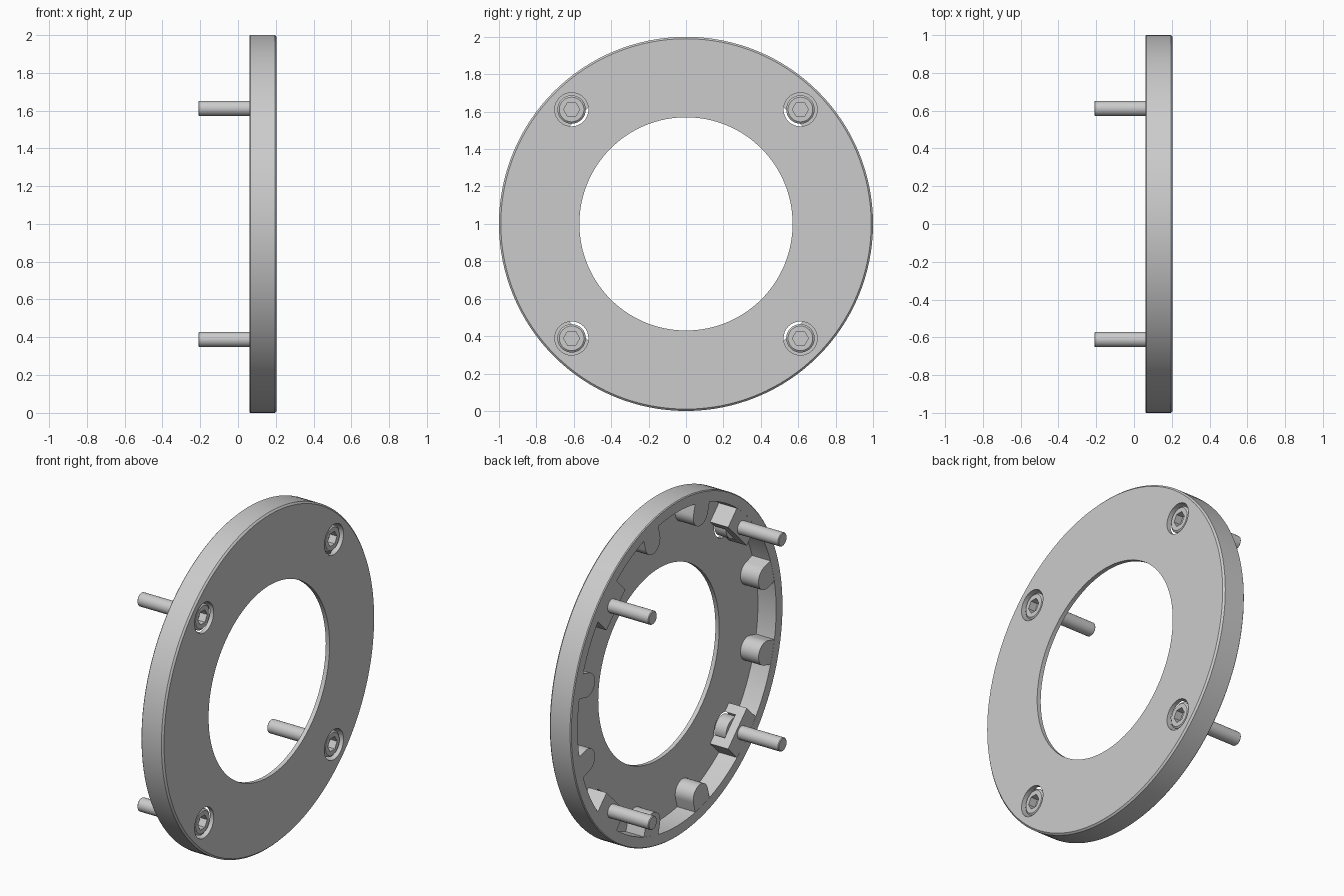
import bpy, bmesh
from math import sin, cos, pi, radians, sqrt

if "Cube" in bpy.data.objects:
    bpy.data.objects.remove(bpy.data.objects["Cube"])

grey = bpy.data.materials.new("plain grey")
grey.use_nodes = True
colour = (0.6, 0.6, 0.6, 1)
grey.diffuse_color = colour
grey.node_tree.nodes["Principled BSDF"].inputs["Base Color"].default_value = colour


def finish(name, bm):
    bmesh.ops.remove_doubles(bm, verts=bm.verts, dist=1e-5)
    bmesh.ops.recalc_face_normals(bm, faces=bm.faces)
    mesh = bpy.data.meshes.new(name)
    bm.to_mesh(mesh)
    bm.free()
    mesh.materials.append(grey)
    obj = bpy.data.objects.new(name, mesh)
    bpy.context.collection.objects.link(obj)
    return obj


def activate(obj):
    bpy.ops.object.select_all(action='DESELECT')
    obj.select_set(True)
    bpy.context.view_layer.objects.active = obj


def smooth(obj):
    activate(obj)
    bpy.ops.object.shade_smooth_by_angle(angle=radians(30))


def lathe(name, profile, steps, y=0, z=1, closed=False):
    """Turn (x, radius) points about an axis along x."""
    bm = bmesh.new()
    rings = [[bm.verts.new((x, y + r * cos(2 * pi * i / steps), z + r * sin(2 * pi * i / steps)))
              for i in range(steps)] for x, r in profile]
    pairs = list(zip(rings, rings[1:]))
    if closed:
        pairs.append((rings[-1], rings[0]))
    else:
        bm.faces.new(rings[0])
        bm.faces.new(rings[-1])
    for a, b in pairs:
        for i in range(steps):
            j = (i + 1) % steps
            bm.faces.new((a[i], a[j], b[j], b[i]))
    return finish(name, bm)


def prism(name, outline, x0, x1, angle):
    """Extrude a (radial, sideways) outline along x at an angle round the ring."""
    bm = bmesh.new()
    c, s = cos(angle), sin(angle)
    face = bm.faces.new([bm.verts.new((x0, r * c - t * s, 1 + r * s + t * c)) for r, t in outline])
    new = bmesh.ops.extrude_face_region(bm, geom=[face])["geom"]
    bmesh.ops.translate(bm, vec=(x1 - x0, 0, 0),
                        verts=[v for v in new if isinstance(v, bmesh.types.BMVert)])
    return finish(name, bm)


def cut(obj, cutter):
    cutter.hide_render = True
    mod = obj.modifiers.new("cut", 'BOOLEAN')
    mod.operation = 'DIFFERENCE'
    mod.solver = 'EXACT'
    mod.object = cutter
    activate(obj)
    bpy.ops.object.modifier_apply(modifier=mod.name)
    bpy.data.objects.remove(cutter)


BACK, INNER, FRONT = 0.06, 0.18, 0.205
BOLT = 0.865

# Cover ring: thin plate with an outer rim
ring = lathe("cover_ring", [(BACK, 0.935), (BACK, 0.995), (BACK + 0.005, 1), (FRONT - 0.01, 1),
                            (FRONT, 0.99), (FRONT, 0.57), (INNER, 0.57), (INNER, 0.935)],
             128, closed=True)

# Rounded ribs on the inside of the rim, two between each pair of screws
arc = [(0.87 - 0.07 * sin(pi * i / 16), 0.07 * cos(pi * i / 16)) for i in range(17)]
for k in range(4):
    for side in (-1, 1):
        rib = prism("rib", [(0.955, 0.07)] + arc + [(0.955, -0.07)],
                    BACK + 0.001, INNER + 0.005, k * pi / 2 + side * radians(15))
        smooth(rib)

# Screw blocks, counterbores and socket screws
for k in range(4):
    angle = pi / 4 + k * pi / 2
    y, z = BOLT * cos(angle), 1 + BOLT * sin(angle)
    bore = [(0.11, 0.09), (FRONT + 0.05, 0.09)]
    block = prism("screw_block", [(0.81, -0.125), (0.95, -0.125), (0.95, 0.125), (0.81, 0.125)],
                  BACK + 0.001, INNER + 0.005, angle)
    for part in (block, ring):
        cut(part, lathe("bore_cutter", bore, 32, y, z))
    smooth(block)

    screw = lathe("socket_screw", [(-0.21, 0.036), (-0.206, 0.04), (0.111, 0.04), (0.111, 0.076),
                                   (0.187, 0.076), (0.195, 0.066)], 32, y, z)
    cut(screw, lathe("socket_cutter", [(0.15, 0.043), (0.25, 0.043)], 6, y, z))
    smooth(screw)

smooth(ring)
